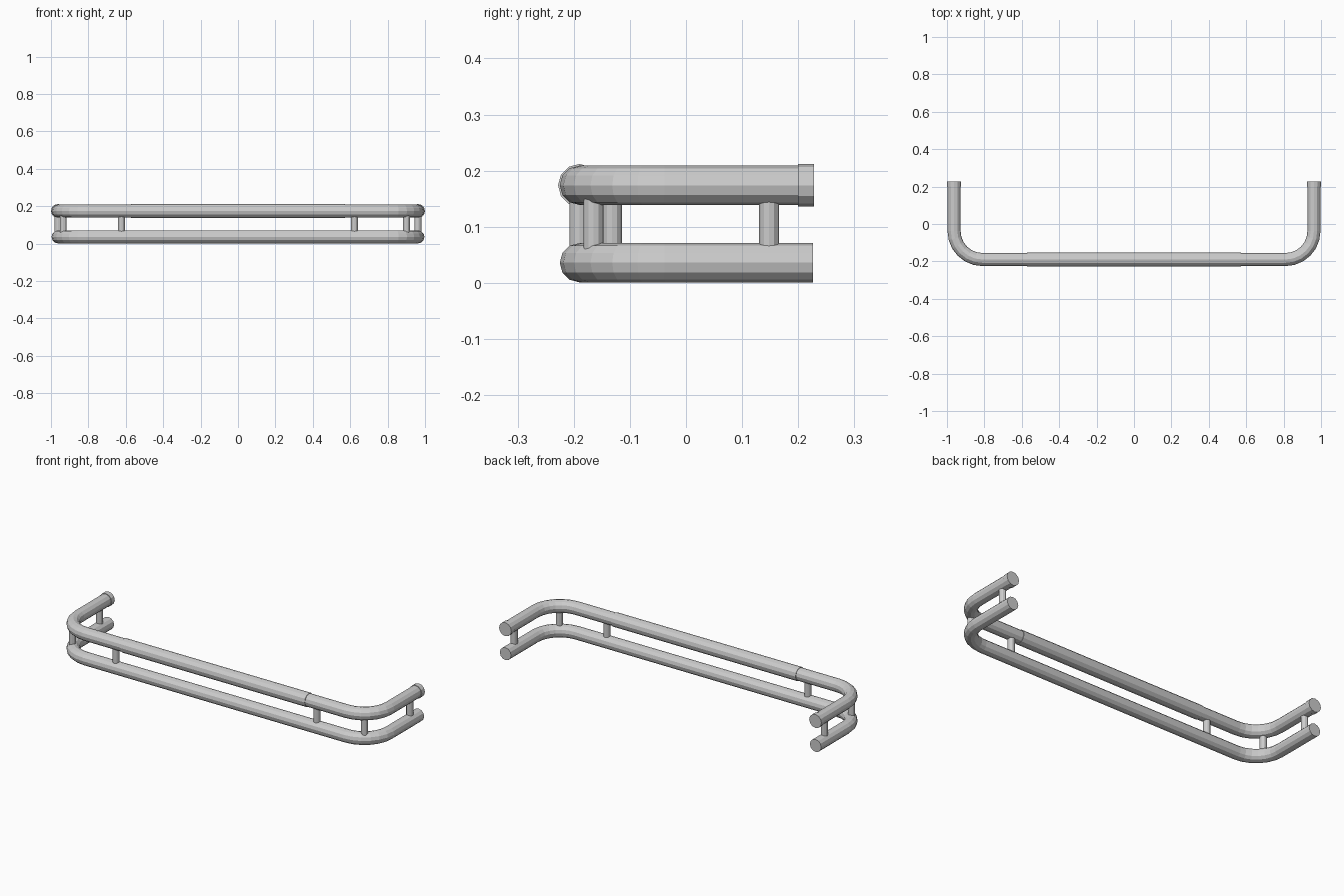
import bpy, bmesh
from math import sin, cos, pi, radians
from mathutils import Vector

if "Cube" in bpy.data.objects:
    bpy.data.objects.remove(bpy.data.objects["Cube"])

R, SIDES = 0.035, 12             # main tube radius and side count
X, Y, BEND = 0.962, -0.19, 0.152 # centreline extents and bend radius
Z_LOW, Z_TOP = 0.036, 0.174


def sweep(name, path, radius, sides):
    """Capped, flat-shaded tube along a list of points."""
    bm = bmesh.new()
    pts = [Vector(p) for p in path]
    rings = []
    for i, p in enumerate(pts):
        t = (pts[min(i + 1, len(pts) - 1)] - pts[max(i - 1, 0)]).normalized()
        up = Vector((0, 0, 1)) if abs(t.z) < 0.9 else Vector((0, 1, 0))
        side = t.cross(up).normalized()
        rings.append([bm.verts.new(p + radius * (up * cos(a) + side * sin(a)))
                      for a in (2 * pi * k / sides for k in range(sides))])
    for a, b in zip(rings, rings[1:]):
        for k in range(sides):
            n = (k + 1) % sides
            bm.faces.new((a[k], a[n], b[n], b[k]))
    bm.faces.new(rings[0])
    bm.faces.new(rings[-1])
    bmesh.ops.recalc_face_normals(bm, faces=bm.faces)
    me = bpy.data.meshes.new(name)
    bm.to_mesh(me)
    bm.free()
    ob = bpy.data.objects.new(name, me)
    bpy.context.collection.objects.link(ob)
    return ob


def rail_path(z, end):
    """U-shaped centreline with rounded corners."""
    half = [(X, end, z)]
    for i in range(7):
        a = radians(15 * i)
        half.append((X - BEND + BEND * cos(a), Y + BEND - BEND * sin(a), z))
    return half + [(-x, y, zz) for x, y, zz in reversed(half)]


# Two bent rails
sweep("lower_rail", rail_path(Z_LOW, 0.226), R, SIDES)
sweep("upper_rail", rail_path(Z_TOP, 0.226), R, SIDES)

# Thicker sleeve along the front of the upper rail
sweep("front_sleeve", [(-0.573, Y, Z_TOP), (0.573, Y, Z_TOP)], 0.038, SIDES)

# Collars on the upper rail ends
for tag, s in (("left", -1), ("right", 1)):
    sweep("end_collar_" + tag, [(s * X, 0.2, Z_TOP), (s * X, 0.228, Z_TOP)], 0.038, SIDES)

# Upright posts joining the rails
posts = {
    "front_post_left": (-0.623, Y), "front_post_right": (0.623, Y),
    "corner_post_left": (-0.935, -0.132), "corner_post_right": (0.901, -0.165),
    "side_post_left": (-X, 0.148), "side_post_right": (X, 0.148),
}
for name, (x, y) in posts.items():
    sweep(name, [(x, y, Z_LOW + 0.02), (x, y, Z_TOP - 0.02)], 0.018, 12)
